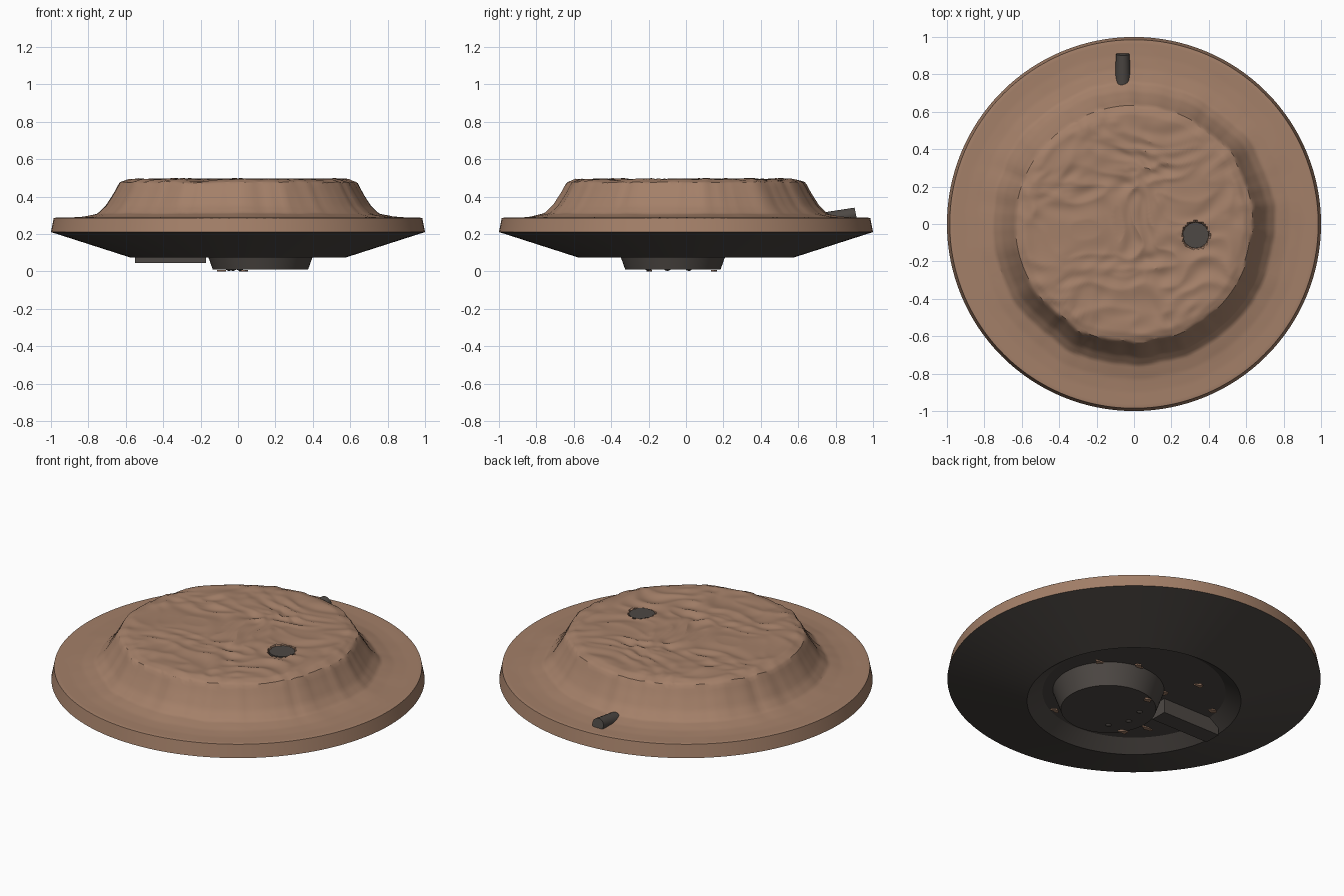
import bpy, bmesh, math
from mathutils import Vector, Matrix, noise

if "Cube" in bpy.data.objects:
    bpy.data.objects.remove(bpy.data.objects["Cube"], do_unlink=True)


def material(name, rgb):
    m = bpy.data.materials.new(name)
    m.use_nodes = True
    m.diffuse_color = (*rgb, 1)
    m.node_tree.nodes["Principled BSDF"].inputs["Base Color"].default_value = (*rgb, 1)
    return m


earth = material("earth brown", (0.37, 0.215, 0.14))
dark = material("dark grey", (0.075, 0.065, 0.058))


def finish(name, bm, *mats, smooth=True):
    mesh = bpy.data.meshes.new(name)
    bm.to_mesh(mesh)
    bm.free()
    obj = bpy.data.objects.new(name, mesh)
    bpy.context.collection.objects.link(obj)
    for m in mats:
        mesh.materials.append(m)
    if smooth:
        bpy.ops.object.select_all(action='DESELECT')
        obj.select_set(True)
        bpy.context.view_layer.objects.active = obj
        bpy.ops.object.shade_smooth_by_angle()
    return obj


def lathe(profile, segments, height=None):
    """Polar surface from (radius, z) points, listed from the centre outwards."""
    bm = bmesh.new()
    rings = []
    for r, z in profile:
        count = segments if r > 0 else 1
        ring = []
        for i in range(count):
            a = math.tau * i / segments
            x, y = r * math.cos(a), r * math.sin(a)
            ring.append(bm.verts.new((x, y, height(x, y) if height else z)))
        rings.append(ring)
    for a, b in zip(rings, rings[1:]):
        for i in range(segments):
            j = (i + 1) % segments
            if len(a) == 1:
                bm.faces.new((a[0], b[i], b[j]))
            else:
                bm.faces.new((a[i], b[i], b[j], a[j]))
    return bm


def frustum(name, loc, r_low, r_high, depth, sides, mat, rot=None):
    bm = bmesh.new()
    bmesh.ops.create_cone(bm, cap_ends=True, segments=sides, radius1=r_low,
                          radius2=r_high, depth=depth,
                          matrix=Matrix.Translation(loc) @ (rot or Matrix()))
    return finish(name, bm, mat)


# Base dish: brown rim, dark underside with a shallow recess
bm = lathe([(0, .13), (.49, .13), (.573, .073), (1, .21), (.985, .285)], 128)
for f in bm.faces:
    f.material_index = 0 if f.calc_center_median().z > .22 else 1
finish("base_dish", bm, earth, dark)

# Rocky plateau
CAP = Vector((.33, -.06))
SLOPE = [(0, .488), (.59, .488), (.635, .475), (.665, .42), (.71, .35),
         (.755, .308), (.83, .292), (.9, .287), (2, .285)]


def slope_height(r):
    for (r0, z0), (r1, z1) in zip(SLOPE, SLOPE[1:]):
        if r <= r1:
            return z0 + (z1 - z0) * (r - r0) / (r1 - r0)


def ground(x, y):
    p = Vector((x, y, 0))
    r = p.length
    if r > .98:
        return .285
    # wobble the outline so the flanks look fluted
    d = p.normalized() if r else p
    fade = max(0, min(1, (.95 - r) / .15))
    rr = r + fade * (.018 * noise.noise(d * 3) + .009 * noise.noise(d * 11 + p))
    z = slope_height(rr)
    # folded wrinkles on top, faint ripples on the apron
    warp = Vector((noise.noise(p * 3), noise.noise(p * 3 + Vector((7, 2, 5))), 0))
    q = p + warp * .16
    fold = .5 - abs(noise.noise(Vector((q.x * 6, q.y * 9, 3)))) * 1.6
    fold += .5 * noise.noise(q * 13)
    top = max(0, min(1, (.68 - rr) / .1))
    z += .013 * fold * top + .004 * noise.noise(p * 6) * fade * (1 - top)
    z = min(z, .505)
    # socket for the round cap
    if (Vector((x, y)) - CAP).length < .068 + .008 * noise.noise(p * 40):
        z = min(z, .46)
    return z


RINGS = 90
finish("plateau", lathe([(.985 * i / RINGS, 0) for i in range(RINGS + 1)], 200, ground), earth)

# Cap set in the plateau and pipe at the back
frustum("round_cap", (CAP.x, CAP.y, .44), .07, .07, .095, 14, dark)
frustum("back_pipe", (-.06, .82, .288), .043, .036, .18, 20, dark,
        Matrix.Rotation(math.radians(101), 4, 'X') @ Matrix.Rotation(math.pi, 4, 'X'))

# Underside hub, arm and rivets
HUB = Vector((.12, -.07, 0))
frustum("hub", HUB + Vector((0, 0, .073)), .255, .3, .126, 64, dark)
bm = bmesh.new()
bmesh.ops.create_cube(bm, size=1, matrix=Matrix.Translation((-.36, 0, .09))
                      @ Matrix.Diagonal((.38, .1, .09, 1)))
finish("arm", bm, dark, smooth=False)
for i in range(3):
    a = math.radians(150 + 40 * i)
    bm = bmesh.new()
    bmesh.ops.create_uvsphere(bm, u_segments=12, v_segments=8, radius=.022, matrix=Matrix.Translation(
        HUB + Vector((.17 * math.cos(a), .17 * math.sin(a), .024))))
    finish("rivet", bm, dark)

# Brown earth showing through the underside
CRUMBS = [(.35, .13, .127), (.16, .23, .127), (-.22, .28, .127), (-.45, .12, .127),
          (-.13, .1, .127), (-.3, -.25, .127), (.2, -.42, .127),
          (.03, .15, .004), (-.09, -.2, .004)]
for i, (x, y, z) in enumerate(CRUMBS):
    bm = bmesh.new()
    bmesh.ops.create_cone(bm, cap_ends=True, segments=9, radius1=.035, radius2=.035,
                          depth=.008, matrix=Matrix.Translation((x, y, z)))
    for v in bm.verts:
        k = .7 + .6 * noise.noise(Vector((v.co.x * 40, v.co.y * 40, i)))
        v.co.x = x + (v.co.x - x) * k
        v.co.y = y + (v.co.y - y) * k * .6
    finish("earth_crumb", bm, earth, smooth=False)
